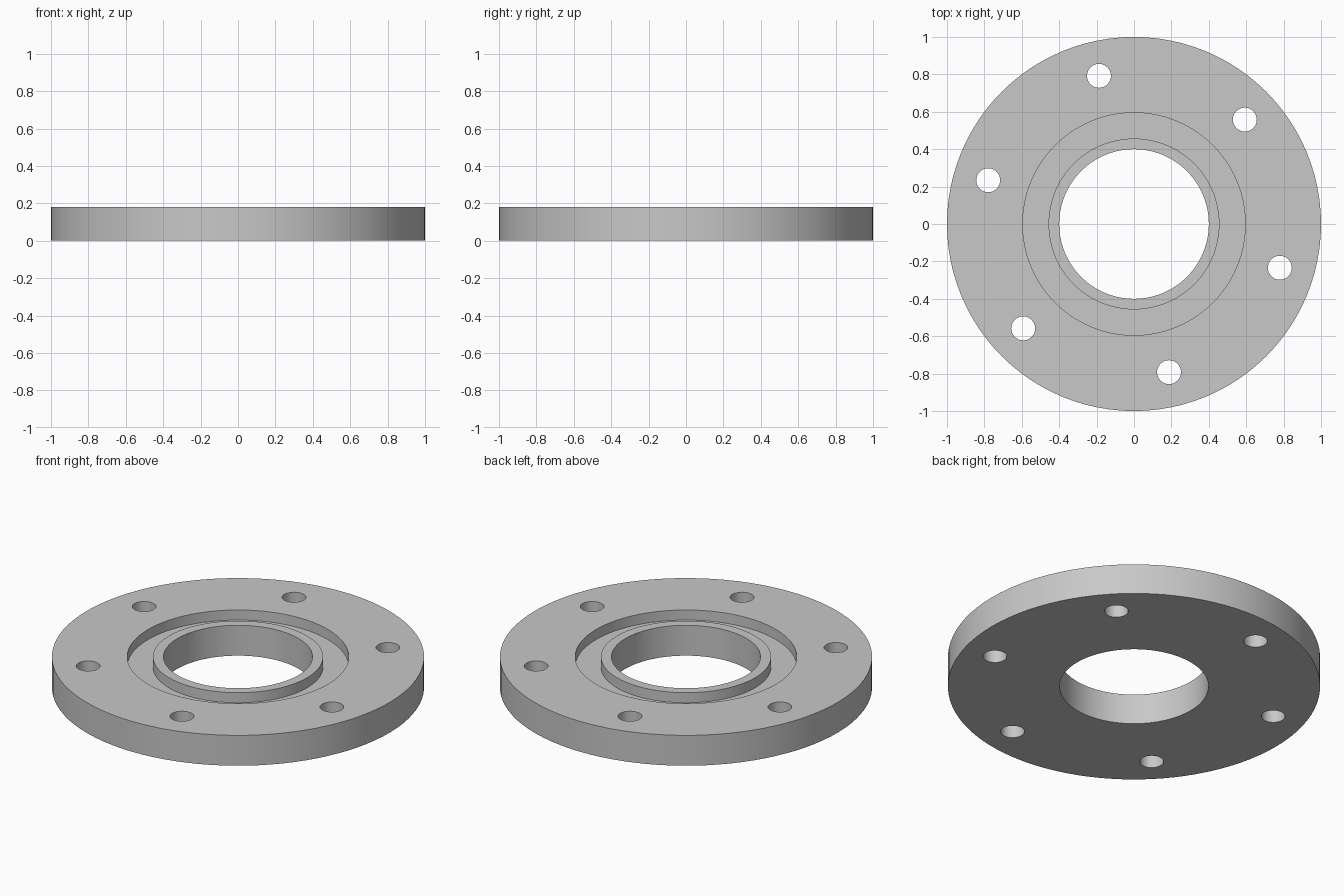
import bpy, bmesh, math
from mathutils import Matrix

if "Cube" in bpy.data.objects:
    bpy.data.objects.remove(bpy.data.objects["Cube"])

SEGMENTS = 96
HEIGHT, FLOOR = 0.18, 0.12           # overall thickness and groove floor level
BOLT_RADIUS, BOLT_CIRCLE = 0.064, 0.814

steel = bpy.data.materials.new("light grey metal")
steel.diffuse_color = (0.58, 0.58, 0.58, 1)
steel.use_nodes = True
steel.node_tree.nodes["Principled BSDF"].inputs["Base Color"].default_value = steel.diffuse_color


def add_object(name, bm):
    bmesh.ops.recalc_face_normals(bm, faces=bm.faces[:])
    mesh = bpy.data.meshes.new(name)
    bm.to_mesh(mesh)
    bm.free()
    mesh.materials.append(steel)
    obj = bpy.data.objects.new(name, mesh)
    bpy.context.collection.objects.link(obj)
    return obj


# Flange: closed cross-section (radius, height) with raised lip and groove, revolved
profile = [(0.40, 0), (1.0, 0), (1.0, HEIGHT), (0.595, HEIGHT),
           (0.595, FLOOR), (0.457, FLOOR), (0.457, HEIGHT), (0.40, HEIGHT)]
bm = bmesh.new()
rings = []
for i in range(SEGMENTS):
    a = 2 * math.pi * i / SEGMENTS
    rings.append([bm.verts.new((r * math.cos(a), r * math.sin(a), z)) for r, z in profile])
for i in range(SEGMENTS):
    here, there = rings[i], rings[(i + 1) % SEGMENTS]
    for j in range(len(profile)):
        k = (j + 1) % len(profile)
        bm.faces.new((here[j], there[j], there[k], here[k]))
flange = add_object("flange", bm)

# Six evenly spaced bolt holes cut right through
bm = bmesh.new()
for i in range(6):
    a = math.radians(43.3 + 60 * i)
    place = Matrix.Translation((BOLT_CIRCLE * math.cos(a), BOLT_CIRCLE * math.sin(a), HEIGHT / 2))
    bmesh.ops.create_cone(bm, cap_ends=True, segments=32, radius1=BOLT_RADIUS,
                          radius2=BOLT_RADIUS, depth=0.5, matrix=place)
cutter = add_object("bolt_hole_cutter", bm)
cutter.hide_render = True

cut = flange.modifiers.new("bolt holes", 'BOOLEAN')
cut.operation = 'DIFFERENCE'
cut.solver = 'EXACT'
cut.object = cutter
bpy.context.view_layer.objects.active = flange
flange.select_set(True)
cutter.select_set(False)
bpy.ops.object.modifier_apply(modifier=cut.name)
bpy.data.objects.remove(cutter)

# Smooth curved walls, crisp rims
bpy.ops.object.shade_smooth_by_angle(angle=math.radians(30))
